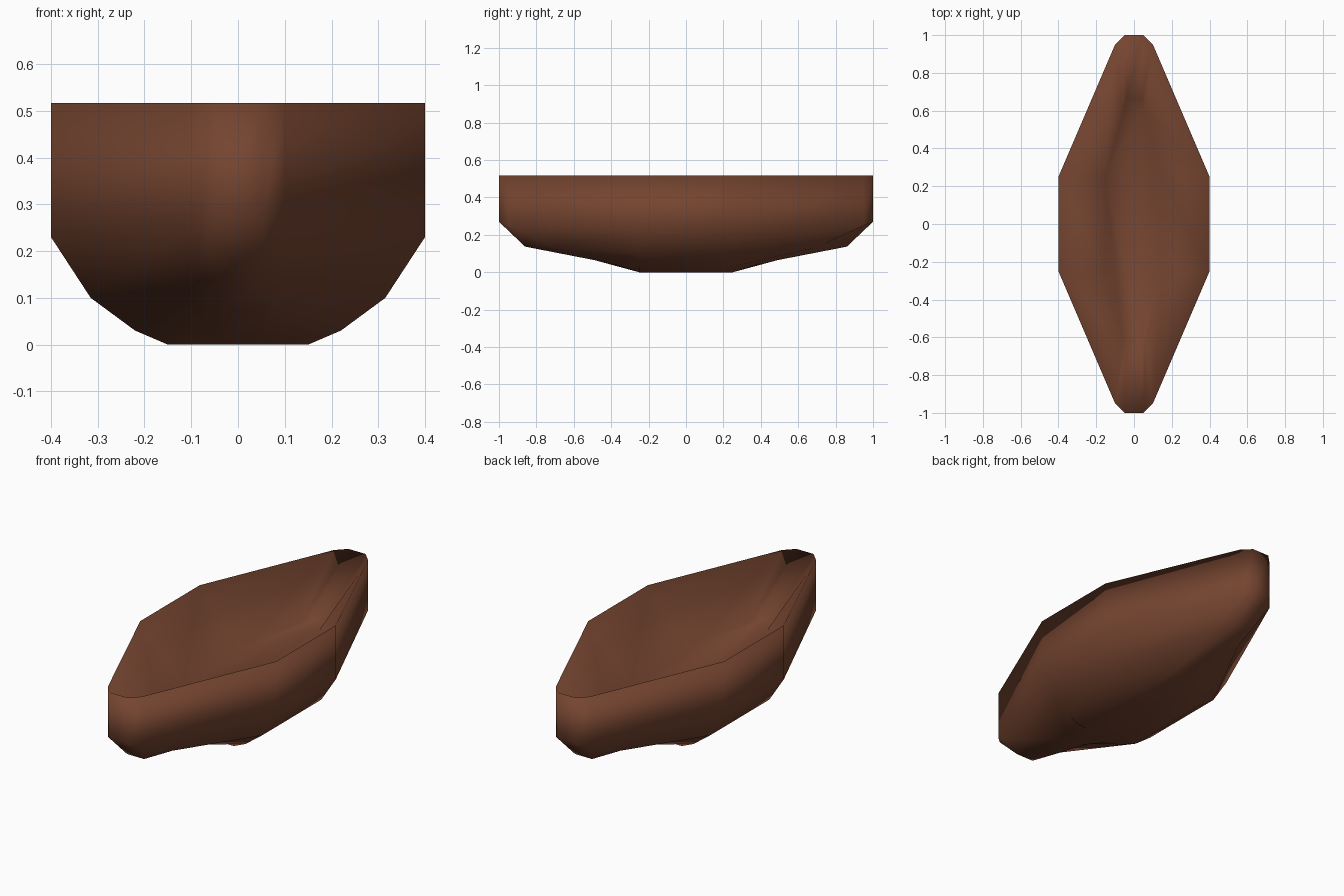
import bpy, bmesh

if "Cube" in bpy.data.objects:
    bpy.data.objects.remove(bpy.data.objects["Cube"])

wood = bpy.data.materials.new("dark_brown_wood")
wood.diffuse_color = (0.175, 0.058, 0.029, 1)
wood.use_nodes = True
wood.node_tree.nodes["Principled BSDF"].inputs["Base Color"].default_value = wood.diffuse_color

# One quarter of each ring: end, shoulder, middle corner (x, y, z)
INNER = [(0.04, 0.66, 0.27), (0.06, 0.60, 0.27), (0.15, 0.25, 0.25)]
RIM = [(0.05, 1.0, 0.517), (0.10, 0.95, 0.517), (0.40, 0.25, 0.517)]
SIDE = [(0.05, 1.0, 0.27), (0.10, 0.95, 0.25), (0.40, 0.25, 0.23)]
BILGE = [(0.05, 0.86, 0.137), (0.10, 0.70, 0.133), (0.315, 0.25, 0.10)]
LOWER = [(0.05, 0.49, 0.065), (0.07, 0.44, 0.058), (0.22, 0.25, 0.03)]
KEEL = [(0.05, 0.25, 0.0), (0.10, 0.25, 0.0), (0.15, 0.25, 0.0)]


def ring(bm, quarter):
    """Mirror a quarter outline into a closed loop of twelve vertices."""
    right = quarter + [(x, -y, z) for x, y, z in reversed(quarter)]
    full = right + [(-x, y, z) for x, y, z in reversed(right)]
    return [bm.verts.new(p) for p in full]


def bridge(bm, a, b):
    n = len(a)
    for i in range(n):
        j = (i + 1) % n
        bm.faces.new((a[i], a[j], b[j], b[i]))


bm = bmesh.new()
rings = [ring(bm, q) for q in (INNER, RIM, SIDE, BILGE, LOWER, KEEL)]
# hollow inside, hull sides
for a, b in zip(rings, rings[1:]):
    bridge(bm, a, b)
# inner floor and flat keel
bm.faces.new(rings[0])
bm.faces.new(rings[-1])
bmesh.ops.recalc_face_normals(bm, faces=bm.faces)
for f in bm.faces:
    f.smooth = True

mesh = bpy.data.meshes.new("boat_hull")
bm.to_mesh(mesh)
bm.free()
mesh.materials.append(wood)
hull = bpy.data.objects.new("boat_hull", mesh)
bpy.context.collection.objects.link(hull)
